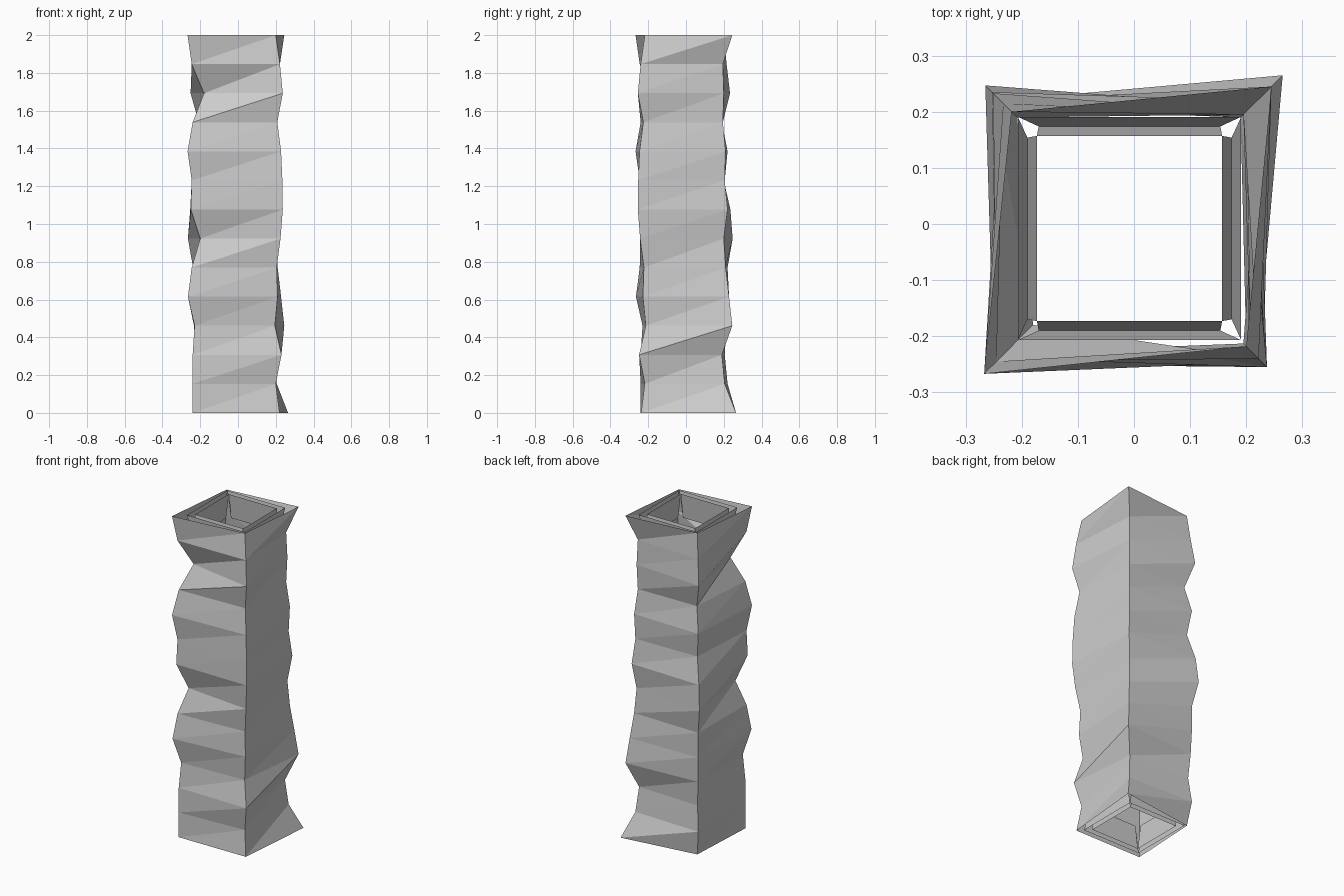
import bpy

if "Cube" in bpy.data.objects:
    bpy.data.objects.remove(bpy.data.objects["Cube"])

RINGS = 14
HEIGHT = 2.0
STEP = HEIGHT / (RINGS - 1)

# How far each corner edge wobbles out along its diagonal, bottom to top
front_left = [.24, .24, .24, .23, .265, .245, .20, .25, .245, .267, .24, .18, .245, .267]
front_right = [.22, .20, .23, .195, .21, .205, .225, .237, .235, .228, .208, .237, .222, .20]
back_right = [.265, .205, .19, .245, .228, .21, .20, .22, .205, .21, .195, .20, .195, .245]
back_left = [.20, .22, .205, .215, .22, .22, .247, .235, .20, .22, .19, .233, .215, .20]


def make_object(name, verts, faces):
    mesh = bpy.data.meshes.new(name)
    mesh.from_pydata(verts, [], faces)
    mesh.update()
    obj = bpy.data.objects.new(name, mesh)
    bpy.context.collection.objects.link(obj)
    return obj


# Open-ended faceted outer shell
verts, faces = [], []
for i, (a, b, c, d) in enumerate(zip(front_left, front_right, back_right, back_left)):
    z = i * STEP
    verts += [(-a, -a, z), (b, -b - .018, z), (c, c, z), (-d - .018, d, z)]
for i in range(RINGS - 1):
    for k in range(4):
        n = (k + 1) % 4
        l0, r0, l1, r1 = 4 * i + k, 4 * i + n, 4 * i + 4 + k, 4 * i + 4 + n
        faces += [(l0, r0, r1), (l0, r1, l1)]
make_object("column_shell", verts, faces)


# Folded inner lining at each open end: outer lip, pinched fold, inner lip
def lining(name, z_end, z_fold):
    profile = [(.199, .199, z_end), (.182, .162, z_fold), (.165, .165, z_end)]
    verts, faces = [], []
    for k in range(4):
        base = len(verts)
        for dist, half, z in profile:
            for s in (-half, half):
                x, y = s, -dist
                for _ in range(k):
                    x, y = -y, x
                verts.append((x - .008, y - .008, z))
        faces += [(base, base + 1, base + 3, base + 2),
                  (base + 2, base + 3, base + 5, base + 4)]
    make_object(name, verts, faces)


lining("top_lining", HEIGHT, HEIGHT - STEP)
lining("bottom_lining", 0, STEP)
